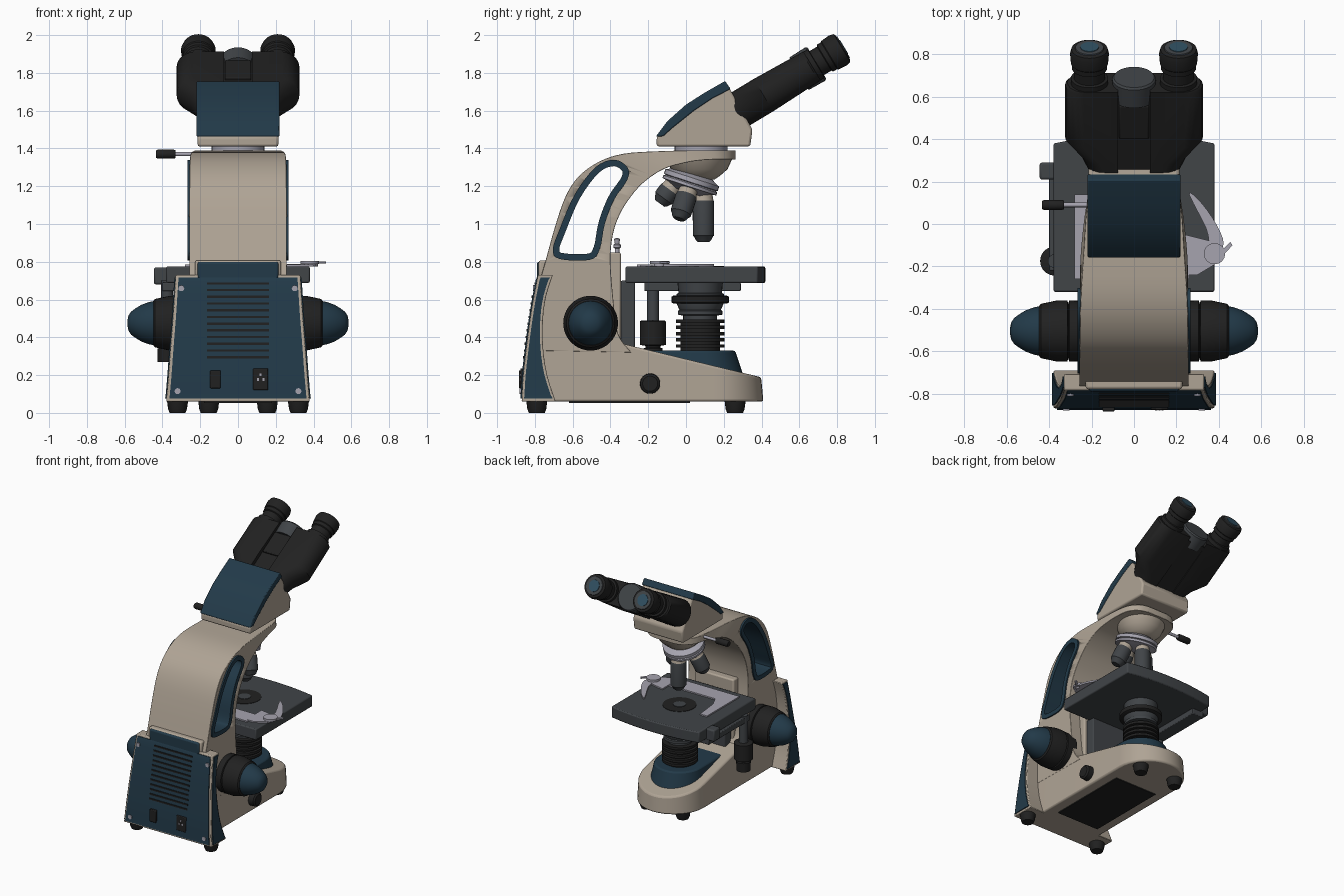
import bpy, bmesh
from math import sin, cos, pi, radians
from mathutils import Vector, Matrix

if "Cube" in bpy.data.objects:
    bpy.data.objects.remove(bpy.data.objects["Cube"])


def mat(name, *rgb):
    m = bpy.data.materials.new(name)
    m.use_nodes = True
    m.diffuse_color = (*rgb, 1)
    m.node_tree.nodes["Principled BSDF"].inputs["Base Color"].default_value = (*rgb, 1)
    return m


BEIGE = mat("warm beige", .43, .37, .30)
BLUE = mat("deep blue", .016, .042, .066)
BLACK = mat("soft black", .015, .015, .015)
GREY = mat("dark grey", .052, .058, .064)
SILVER = mat("silver", .38, .37, .43)
LENS = mat("lens blue", .03, .08, .12)


def loft(name, loops, m, bevel=0, ring=False, matrix=None):
    """Skin a row of equal loops, with end caps or joined into a ring."""
    bm = bmesh.new()
    rows = [[bm.verts.new(p) for p in loop] for loop in loops]
    n = len(rows[0])
    for a, b in zip(rows, rows[1:] + rows[:1] if ring else rows[1:]):
        for i in range(n):
            bm.faces.new((a[i], a[(i + 1) % n], b[(i + 1) % n], b[i]))
    if not ring:
        bm.faces.new(rows[0])
        bm.faces.new(rows[-1])
    bmesh.ops.recalc_face_normals(bm, faces=bm.faces)
    me = bpy.data.meshes.new(name)
    bm.to_mesh(me)
    bm.free()
    me.materials.append(m)
    o = bpy.data.objects.new(name, me)
    bpy.context.collection.objects.link(o)
    if matrix:
        o.matrix_world = matrix
    bpy.ops.object.select_all(action='DESELECT')
    o.select_set(True)
    bpy.context.view_layer.objects.active = o
    bpy.ops.object.shade_smooth_by_angle(angle=radians(35))
    if bevel:
        b = o.modifiers.new("bevel", 'BEVEL')
        b.width, b.segments, b.limit_method = bevel, 2, 'ANGLE'
    return o


def box(name, x, y, z, m, bevel=0, matrix=None):
    loops = [[(x[0], y[0], h), (x[1], y[0], h), (x[1], y[1], h), (x[0], y[1], h)] for h in z]
    return loft(name, loops, m, bevel, matrix=matrix)


def lathe(name, origin, axis, prof, m, n=32):
    """Turn (height, radius) pairs about an axis."""
    rot = Vector(axis).to_track_quat('Z', 'Y').to_matrix().to_4x4()
    loops = [[(r * cos(2 * pi * i / n), r * sin(2 * pi * i / n), h) for i in range(n)] for h, r in prof]
    return loft(name, loops, m, matrix=Matrix.Translation(origin) @ rot)


def side(name, pts, hw, m, bevel=0):
    return loft(name, [[(x, y, z) for y, z in pts] for x in (-hw, hw)], m, bevel)


def plan(name, pts, z0, z1, m, bevel=0):
    return loft(name, [[(x, y, z) for x, y in pts] for z in (z0, z1)], m, bevel)


def spline(pts, steps=4, closed=False):
    """Catmull-Rom resampling of tuples."""
    v = [Vector(p) for p in pts]
    n = len(v)
    get = (lambda i: v[i % n]) if closed else (lambda i: v[max(0, min(n - 1, i))])
    out = []
    for i in range(n if closed else n - 1):
        a, b, c, d = (get(i + k) for k in (-1, 0, 1, 2))
        for s in range(steps):
            t = s / steps
            out.append(.5 * (2 * b + (c - a) * t + (2 * a - 5 * b + 4 * c - d) * t ** 2
                             + (3 * b - a - 3 * c + d) * t ** 3))
    return out if closed else out + [v[-1]]


def tongue(w, y0, yc, reach, n=20):
    """Straight sides with a rounded front."""
    return [(-w, y0)] + [(-w * cos(pi * i / n), yc + reach * sin(pi * i / n)) for i in range(n + 1)] + [(w, y0)]


# Arm: sections of outer edge, inner edge and half width
sections = spline([
    (-.83, .33, -.29, .32, .258), (-.82, .45, -.36, .42, .258), (-.795, .62, -.385, .6, .258),
    (-.745, .8, -.4, .8, .258), (-.695, .98, -.39, .93, .258), (-.64, 1.14, -.36, 1.03, .258),
    (-.57, 1.25, -.31, 1.12, .256), (-.46, 1.33, -.23, 1.215, .255), (-.33, 1.372, -.12, 1.29, .25),
    (-.15, 1.385, 0, 1.325, .238), (.05, 1.39, .09, 1.338, .225), (.17, 1.39, .18, 1.342, .205),
    (.24, 1.39, .24, 1.342, .15), (.262, 1.39, .262, 1.342, .08)])
arm = loft("arm", [[(-w, a, b), (w, a, b), (w, c, d), (-w, c, d)] for a, b, c, d, w in sections], BEIGE, .012)

# Carrying handle opening with its trim
hole = spline([(-.31, 1.30), (-.38, 1.34), (-.48, 1.30), (-.59, 1.155), (-.67, .97), (-.705, .865), (-.67, .815),
               (-.51, .81), (-.457, .865), (-.43, 1.0), (-.38, 1.13), (-.31, 1.235)], 4, True)


def inset(pts, d):
    out = []
    for i, p in enumerate(pts):
        t = (pts[(i + 1) % len(pts)] - pts[i - 1]).normalized()
        out.append(p + Vector((-t.y, t.x)) * d)
    return out


inner = inset(hole, .034)
cutter = side("handle_cutter", inset(hole, .015), .5, BLUE)
cutter.hide_render = True
cutter.hide_viewport = True
cut = arm.modifiers.new("handle", 'BOOLEAN')
cut.operation, cut.object, cut.solver = 'DIFFERENCE', cutter, 'EXACT'
loft("handle_trim", [[(x, p.x, p.y) for p in o] for x, o in
                     ((-.267, hole), (.267, hole), (.267, inner), (-.267, inner))], BLUE, ring=True)

# Base with sloping top, feet and underside plate
foot = tongue(.26, -.8, .15, .26)
loft("base", [[(x, y, .06) for x, y in foot],
              [(x * .98, y * .97, .285 - .242 * y * .97) for x, y in foot]], BEIGE, .012)
cup = tongue(.2, -.24, .1, .21)
loft("lamp_cover", [[(x, y, .18) for x, y in cup], [(x * .9, y * .87 - .01, .33) for x, y in cup]], BLUE, .01)
box("underside_plate", (-.18, .18), (-.62, .02), (.053, .062), BLACK)
for sx in (-1, 1):
    for x, y in ((.32, -.79), (.155, .26)):
        lathe("foot", (sx * x, y, 0), (0, 0, 1), [(0, .042), (.02, .05), (.065, .056)], BLACK, 20)

# Flared rear housing: height, half width, back, front
rear = spline([(.06, .38, -.87, -.69), (.2, .368, -.862, -.735), (.35, .357, -.845, -.757),
               (.5, .345, -.825, -.757), (.62, .337, -.805, -.74), (.73, .33, -.783, -.705)], 3)


def shell(name, grow, back, front, m, bevel=0):
    loops = []
    for z, w, a, b in rear:
        z = max(.075, min(.717, z)) if m is BLUE else z
        y0, y1, w = a + back, (a + .03 if front is None else b + front), w + grow
        loops.append([(-w, y0, z), (w, y0, z), (w, y1, z), (-w, y1, z)])
    return loft(name, loops, m, bevel)


shell("rear_housing", 0, 0, 0, BEIGE, .006)
shell("rear_panel", -.016, -.007, None, BLUE)
shell("rear_side_panels", .006, .013, -.014, BLUE)
box("rear_panel_top", (-.215, .215), (-.79, -.73), (.7, .8), BLUE, .012)
box("rear_panel_rim", (-.228, .228), (-.78, -.72), (.7, .808), BEIGE, .012)


def back_y(z):
    return next((a[2] + (b[2] - a[2]) * (z - a[0]) / (b[0] - a[0])
                 for a, b in zip(rear, rear[1:]) if z <= b[0]), -.783) - .007


for i in range(12):
    z = .295 + .0355 * i
    y = back_y(z)
    box("vent_slot", (-.165, .165), (y - .004, y + .012), (z - .006, z + .006), BLACK)
for sx in (-1, 1):
    for x, z in ((.3, .66), (.32, .115)):
        lathe("panel_screw", (sx * x, back_y(z) + .005, z), (0, -1, 0), [(0, .016), (.012, .016)], SILVER, 12)
box("power_switch", (-.148, -.092), (-.885, -.85), (.13, .225), BLACK, .005)
box("power_socket", (.08, .16), (-.877, -.85), (.12, .235), BLACK, .005)
for x, z in ((.1, .17), (.13, .17), (.115, .195)):
    box("socket_pin", (x, x + .01), (-.881, -.87), (z, z + .014), SILVER)

# Focus knobs on both sides
for sx in (-1, 1):
    at = (0, -.505, .475)
    lathe("focus_knob", at, (sx, 0, 0), [(.22, .14), (.305, .145), (.31, .13), (.315, .145), (.36, .145),
                                        (.44, .128), (.448, .118)], BLACK, 40)
    lathe("focus_dome", at, (sx, 0, 0), [(.44, .118), (.47, .112), (.51, .098), (.54, .08), (.565, .062),
                                        (.58, .04), (.586, .01)], BLUE, 40)
lathe("brightness_knob", (.25, -.19, .155), (1, 0, 0), [(0, .054), (.05, .052), (.06, .04)], BLACK)

# Stage carrier
box("rack_column", (-.17, .17), (-.42, -.345), (.34, .85), BEIGE, .01)
box("stage_bracket", (-.15, .15), (-.345, -.27), (.345, .7), GREY, .008)
lathe("stop_screw", (.1, -.365, .84), (0, 0, 1), [(0, .012), (.03, .012), (.035, .02), (.05, .02),
                                                 (.055, .012), (.08, .016), (.085, .008)], SILVER, 12)

# Stage, slide holder and clip
edge = [(.38 * (1 - i / 6), .38 + .04 * (1 - (1 - i / 6) ** 2)) for i in range(13)]
plan("stage", [(-.38, -.32), (.38, -.32)] + edge, .688, .775, GREY, .008)
box("stage_rail", (-.4, -.3), (-.22, .29), (.645, .69), GREY, .005)
box("stage_tab", (-.445, -.37), (.21, .29), (.68, .77), GREY, .01)
lathe("stage_opening", (0, .08, .774), (0, 0, 1), [(0, .12), (.004, .12)], BLACK)
lathe("stage_lens", (0, .08, .774), (0, 0, 1), [(0, .045), (.007, .045)], GREY)
plan("slide_holder", [(-.28, -.26), (.26, -.26), (.26, -.13), (-.16, -.13), (-.2, -.05), (-.22, .14), (-.28, .14)],
     .774, .785, SILVER)
plan("holder_finger", spline([(.26, .14), (.3, .12), (.37, .03), (.42, -.07), (.41, -.12), (.36, -.1), (.34, -.02)],
                             3, True), .774, .787, SILVER)
plan("holder_arm", [(.24, -.24), (.3, -.24), (.4, -.18), (.36, -.08), (.24, -.05)], .776, .786, SILVER)
lathe("clip_pivot", (.38, -.14, .775), (0, 0, 1), [(0, .03), (.012, .03), (.013, .05), (.03, .05)], SILVER)
plan("clip_lever", [(.4, -.14), (.41, -.16), (.465, -.1), (.455, -.085)], .792, .802, SILVER)

# Stage drive knobs
lathe("drive_knob", (-.375, -.175, .27), (0, 0, 1), [(0, .05), (.07, .052), (.075, .04), (.085, .04), (.09, .068),
                                                   (.215, .068), (.22, .06)], BLACK)
lathe("drive_shaft", (-.375, -.175, .48), (0, 0, 1), [(0, .032), (.22, .032)], GREY, 20)

# Lamp ribs and condenser
ribs = [(.32, .105)]
for i in range(5):
    z = .345 + i * .033
    ribs += [(z, .105), (z, .128), (z + .018, .128), (z + .018, .105)]
lathe("lamp_ribs", (0, .075, 0), (0, 0, 1), ribs, BLACK)
lathe("condenser", (0, .075, 0), (0, 0, 1), [(.49, .09), (.515, .09), (.52, .118), (.54, .118), (.545, .11),
                                            (.58, .125), (.63, .125), (.635, .115), (.69, .12)], GREY)
lathe("condenser_ring", (0, .075, 0), (0, 0, 1), [(.578, .14), (.585, .152), (.615, .152), (.622, .14)], BLACK)

# Nosepiece with a ring of objectives
lathe("nosepiece_mount", (0, .07, 0), (0, 0, 1), [(1.235, .08), (1.255, .11), (1.29, .15), (1.345, .175)], BEIGE)
tilt = radians(18)
axis = Vector((0, -sin(tilt), -cos(tilt)))
hub = Vector((0, .035, 1.25))
lathe("turret", hub, axis, [(-.02, .1), (0, .135), (.006, .15), (.03, .15), (.034, .14), (.04, .15), (.055, .15),
                            (.06, .125), (.085, .08)], SILVER)
for k, length in enumerate((.27, .19, .14, .19)):
    out = Matrix.Rotation(k * pi / 2, 3, axis) @ Vector((0, cos(tilt), -sin(tilt)))
    d = axis * cos(tilt) + out * sin(tilt)
    p = hub + axis * .055 + out * .078
    lathe("objective_collar", p, d, [(-.01, .046), (.035, .05), (.05, .054)], BEIGE, 24)
    lathe("objective", p, d, [(.05, .054), (.06, .057), (length - .035, .056), (length - .03, .05),
                              (length - .01, .04), (length, .03)], GREY, 24)

# Head
lathe("head_mount", (0, .08, 1.38), (0, 0, 1), [(0, .14), (.04, .14)], SILVER)
side("head", [(-.155, 1.41), (-.155, 1.46), (-.09, 1.54), (0, 1.62), (.1, 1.682), (.205, 1.742), (.235, 1.71),
              (.352, 1.5), (.34, 1.41)], .214, BEIGE, .012)
side("head_cover", [(-.16, 1.462), (-.1, 1.543), (0, 1.632), (.1, 1.696), (.207, 1.757), (.236, 1.715),
                    (.14, 1.665), (.04, 1.598), (-.07, 1.51), (-.12, 1.465)], .22, BLUE, .006)
lathe("lock_handle", (-.33, .09, 1.37), (-1, 0, 0), [(0, .02), (.01, .024), (.095, .024), (.105, .018)], BLACK, 16)
lathe("lock_rod", (-.2, .09, 1.37), (-1, 0, 0), [(0, .011), (.14, .011)], SILVER, 12)

# Binocular body, tilted: local y runs along the eyepieces
lean = Matrix.Translation((0, .29, 1.61)) @ Matrix.Rotation(radians(31), 4, 'X')
look = lean.to_3x3() @ Vector((0, 1, 0))
for sx in (-1, 1):
    # rounded cross-section that widens away from the head
    loops = []
    for s, w in ((-.03, .215), (.05, .25), (.14, .325), (.43, .325), (.44, .315)):
        top = .1 if s < .43 else .09
        arc = [(w - .09 + .09 * cos(a), top * sin(a)) for a in [pi / 2 - pi * i / 10 for i in range(11)]]
        loops.append([(sx * x, s, t) for x, t in [(.075, top)] + arc + [(.075, -top)]])
    loft("tube_housing", loops, BLACK, matrix=lean)
    start = lean @ Vector((sx * .21, 0, 0))
    lathe("eyepiece", start, look, [(.42, .088), (.465, .088), (.468, .074), (.515, .074), (.52, .083), (.545, .083),
                                    (.55, .088), (.6, .092), (.625, .085), (.63, .075)], BLACK)
    lathe("eyepiece_rim", start, look, [(.62, .072), (.635, .066)], GREY)
    lathe("eyepiece_lens", start, look, [(.63, .045), (.638, .043)], LENS)
box("hinge_bridge", (-.08, .08), (-.03, .41), (-.09, .07), BLACK, matrix=lean)
box("hinge_plate", (-.07, .07), (.18, .36), (.06, .085), BLACK, .006, matrix=lean)
lathe("hinge_disc", lean @ Vector((0, 0, 0)), look, [(.36, .1), (.46, .103), (.47, .095)], GREY)
